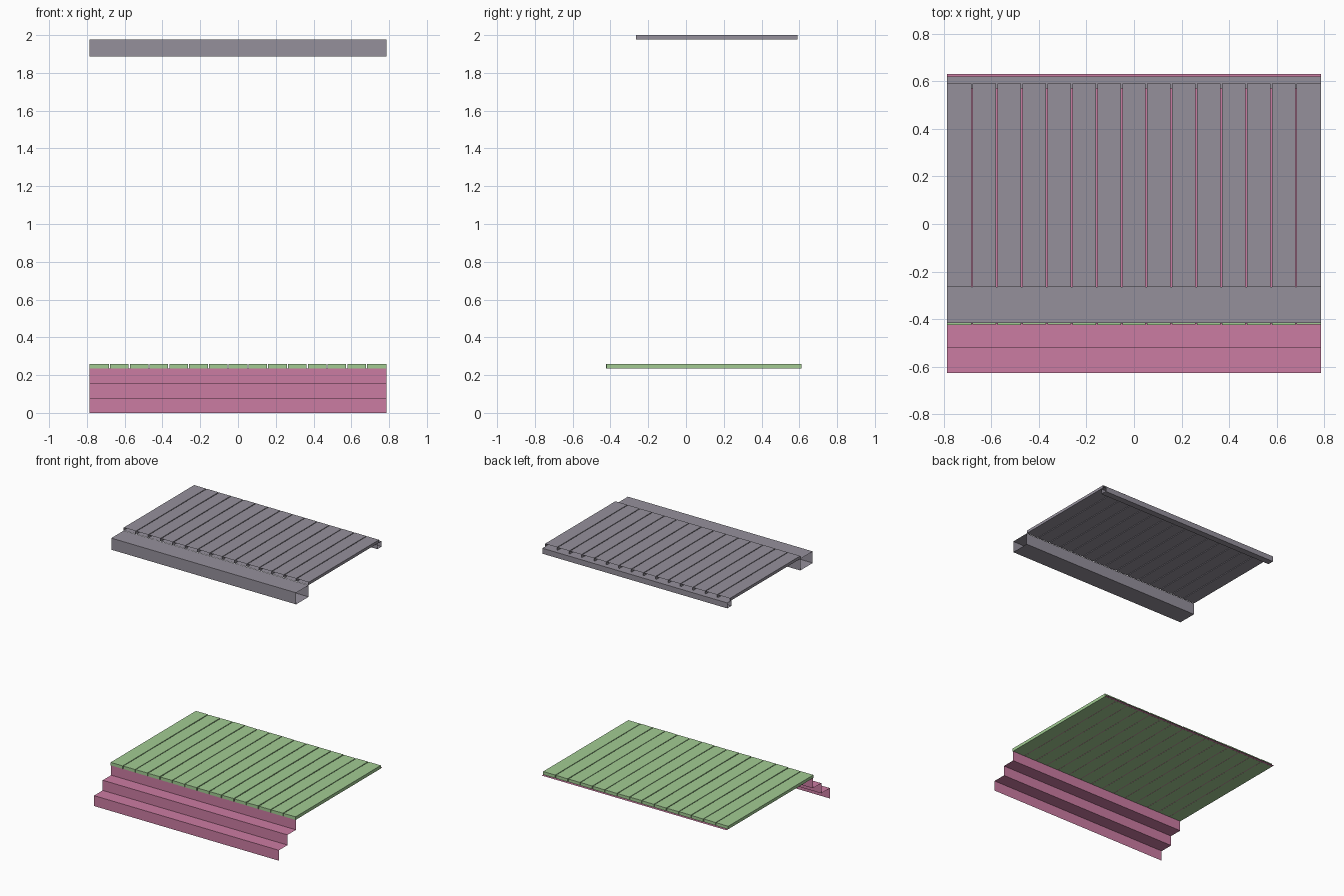
import bpy, bmesh, random

if "Cube" in bpy.data.objects:
    bpy.data.objects.remove(bpy.data.objects["Cube"])
random.seed(4)
W = 0.785       # half width of the porch
COUNT = 15      # boards per deck


def material(name, rgb):
    m = bpy.data.materials.new(name)
    m.diffuse_color = (*rgb, 1)
    m.use_nodes = True
    m.node_tree.nodes["Principled BSDF"].inputs["Base Color"].default_value = m.diffuse_color
    return m


def finish(name, bm, mat, normals=True):
    if normals:
        bmesh.ops.recalc_face_normals(bm, faces=bm.faces)
    me = bpy.data.meshes.new(name)
    bm.to_mesh(me)
    bm.free()
    me.materials.append(mat)
    ob = bpy.data.objects.new(name, me)
    bpy.context.collection.objects.link(ob)
    return ob


def extrude_profile(name, pts, mat, closed=False):
    """Sweep a (y, z) profile across the width, leaving the ends open."""
    bm = bmesh.new()
    left = [bm.verts.new((-W, y, z)) for y, z in pts]
    right = [bm.verts.new((W, y, z)) for y, z in pts]
    n = len(pts)
    for i in range(n if closed else n - 1):
        j = (i + 1) % n
        # winding faces outward for profiles running front to back
        bm.faces.new((left[i], right[i], right[j], left[j]))
    return finish(name, bm, mat, normals=closed)


def boards(name, y0, y1, z0, z1, mat, jitter, capped):
    """Row of boards with thin gaps and slightly uneven edges."""
    bm = bmesh.new()
    step = 2 * W / COUNT
    gap = 0.003
    for i in range(COUNT):
        xa = -W + i * step + (gap if i else 0)
        xb = -W + (i + 1) * step - (gap if i < COUNT - 1 else 0)
        rings = []
        for y in (y0, y1):
            dy = random.uniform(0, jitter) * (1 if y == y0 else -1)
            ring = [bm.verts.new((x, y + dy, z + random.uniform(-jitter, 0) * (z == z1)))
                    for x, z in ((xa, z0), (xb, z0), (xb, z1), (xa, z1))]
            rings.append(ring)
        a, b = rings
        for k in range(4):
            m = (k + 1) % 4
            bm.faces.new((a[k], a[m], b[m], b[k]))
        if capped:
            bm.faces.new(a[::-1])
            bm.faces.new(b)
    return finish(name, bm, mat)


pink = material("step_paint", (0.60, 0.20, 0.36))
green = material("floor_paint", (0.36, 0.60, 0.29))
grey = material("roof_paint", (0.30, 0.28, 0.33))

# Steps running up into the sheet below the floor
extrude_profile("front_steps", [(-0.625, 0), (-0.625, 0.08), (-0.52, 0.08), (-0.52, 0.158),
                                (-0.418, 0.158), (-0.418, 0.236), (0.63, 0.236)], pink)

# Floor boards
boards("floor_boards", -0.424, 0.611, 0.2355, 0.26, green, 0.002, True)

# Roof boards and the beams carrying them
boards("roof_boards", -0.265, 0.59, 1.978, 2.0, grey, 0.0005, False)


def beam(name, y0, y1, z0, z1):
    extrude_profile(name, [(y0, z0), (y0, z1), (y1, z1), (y1, z0)], grey, closed=True)


beam("front_roof_beam", -0.416, -0.265, 1.888, 1.977)
beam("back_roof_beam", 0.57, 0.62, 1.935, 1.977)
